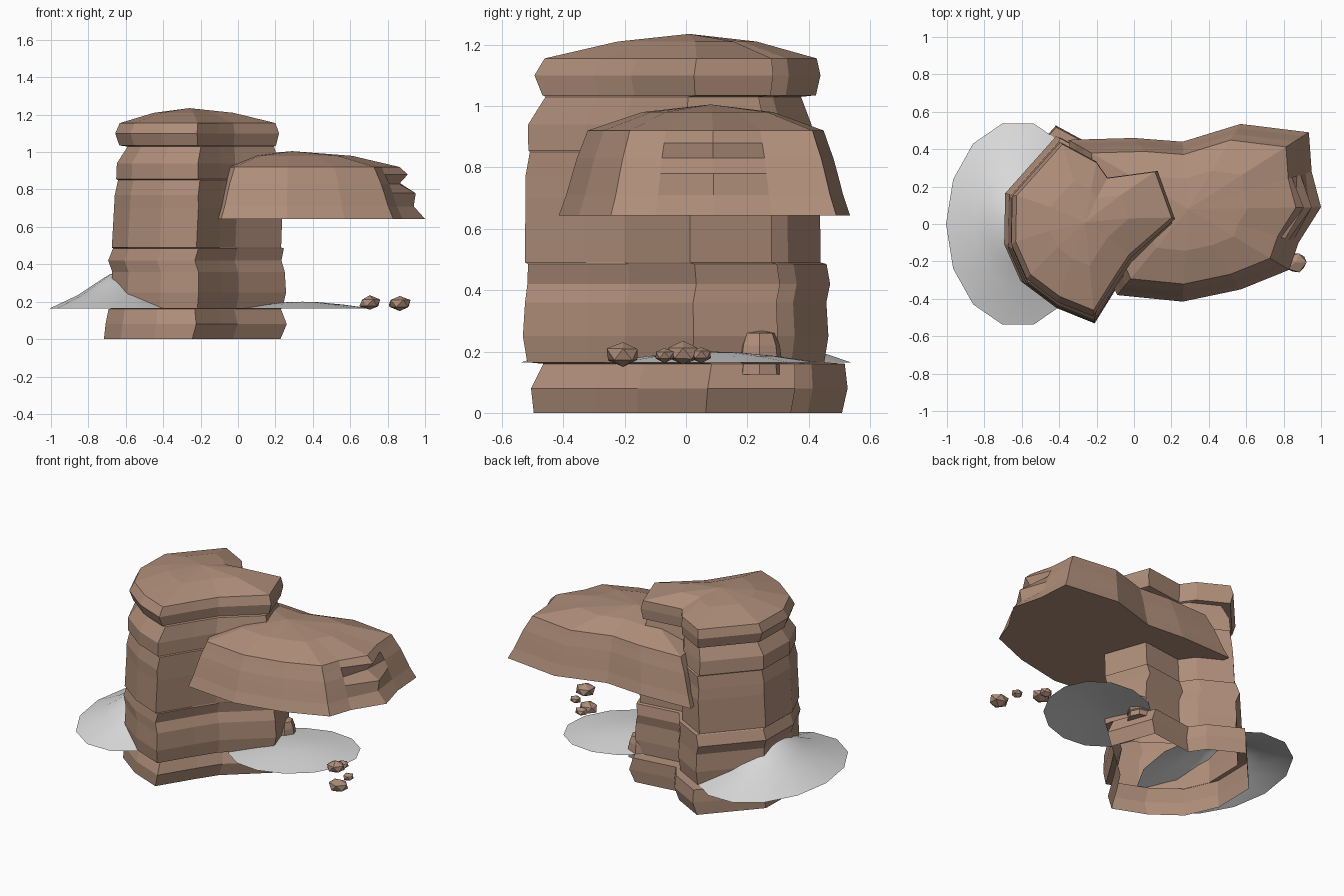
import bpy, bmesh, math, random
from mathutils import Vector

random.seed(4)
if "Cube" in bpy.data.objects:
    bpy.data.objects.remove(bpy.data.objects["Cube"])


def make_material(name, colour):
    mat = bpy.data.materials.new(name)
    mat.use_nodes = True
    mat.diffuse_color = (*colour, 1)
    node = next(n for n in mat.node_tree.nodes if n.type == 'BSDF_PRINCIPLED')
    node.inputs["Base Color"].default_value = (*colour, 1)
    node.inputs["Roughness"].default_value = 0.9
    return mat


sandstone = make_material("sandstone brown", (0.43, 0.27, 0.193))
pale_sand = make_material("pale sand", (0.7, 0.7, 0.7))


def finish(bm, name, material):
    mesh = bpy.data.meshes.new(name)
    bm.to_mesh(mesh)
    bm.free()
    obj = bpy.data.objects.new(name, mesh)
    bpy.context.collection.objects.link(obj)
    mesh.materials.append(material)
    return obj


def strata(name, outline, centre, rings, apex, material, floor=False, tip=None):
    """Stack scaled copies of an outline (z, scale, shift x, shift y) up to a peak.
    The tip corner is pushed in or out by an extra fifth ring value."""
    bm = bmesh.new()
    cx, cy = centre
    loops = []
    for z, scale, dx, dy, *push in rings:
        loop = []
        for i, (x, y) in enumerate(outline):
            s = scale + push[0] if i == tip else scale
            loop.append(bm.verts.new((cx + (x - cx) * s + dx, cy + (y - cy) * s + dy, z)))
        loops.append(loop)
    count = len(outline)
    for low, high in zip(loops, loops[1:]):
        for i in range(count):
            j = (i + 1) % count
            bm.faces.new((low[i], low[j], high[j], high[i]))
    peak = bm.verts.new((cx, cy, apex))
    top = loops[-1]
    for i in range(count):
        bm.faces.new((top[i], top[(i + 1) % count], peak))
    if floor:
        bm.faces.new(loops[0][::-1])
    return finish(bm, name, material)


def ellipse(cx, cy, rx, ry, sides, turn=0):
    points = []
    for i in range(sides):
        a = math.tau * i / sides
        u, v = rx * math.cos(a), ry * math.sin(a)
        points.append((cx + u * math.cos(turn) - v * math.sin(turn),
                       cy + u * math.sin(turn) + v * math.cos(turn)))
    return points


# Tall pillar: one lobed outline, layered with ledges
pillar_outline = [
    (-.215, -.455), (-.1, -.27), (-.02, -.15), (.21, .05), (.12, .3), (-.14, .265),
    (-.2, .35), (-.385, .45), (-.635, .17), (-.64, -.08), (-.56, -.26), (-.4, -.38)]
pillar_rings = [
    # foot
    (0, 1.11, -.035, .01), (.08, 1.14, -.015, .015), (.16, 1.085, -.02, .03),
    # lower block
    (.165, 1.07, -.005, -.03), (.25, 1.1, 0, -.03), (.36, 1.085, 0, -.03),
    (.42, 1.09, -.02, -.02), (.485, 1.075, 0, -.025),
    # middle block
    (.49, 1.065, -.01, -.04), (.7, 1.06, 0, -.04), (.77, 1.05, 0, -.045),
    (.85, 1.03, .01, -.04),
    # neck
    (.855, 1.03, 0, -.045), (.94, 1.02, 0, -.05), (1.03, .92, .02, -.04),
    # cap
    (1.035, .985, 0, -.02), (1.1, 1.03, -.005, -.025), (1.155, .98, 0, -.015),
    (1.21, .5, 0, 0)]
strata("pillar", pillar_outline, (-.26, .01), pillar_rings, 1.235, sandstone)

# Overhanging shelf with a flat underside and a stepped tip
shelf_outline = [
    (-.09, -.38), (.26, -.415), (.57, -.35), (.83, -.245), (.88, -.1), (1, .09),
    (.95, .28), (.935, .49), (.57, .535), (.26, .44), (0, .46), (-.35, .45), (-.3, .1)]
shelf_rings = [
    (.643, 1, 0, 0, 0), (.71, .95, 0, 0, -.035), (.78, .91, 0, 0, .02),
    (.83, .88, 0, 0, -.075), (.88, .84, 0, 0, .03), (.92, .81, 0, 0, 0),
    (.98, .45, 0, 0, 0)]
strata("overhang", shelf_outline, (.29, .08), shelf_rings, 1.005, sandstone,
       floor=True, tip=5)

# Sand drifts, smooth shaded
mound = strata("sand_mound", ellipse(-.62, 0, .385, .55, 14), (-.62, 0),
               [(.165, 1, 0, 0), (.235, .615, 0, 0), (.29, .4, 0, 0), (.345, .18, 0, 0)],
               .365, pale_sand)
patch = strata("sand_patch", ellipse(.345, .085, .39, .32, 14, math.radians(40)),
               (.345, .085),
               [(.165, 1, 0, 0), (.185, .6, 0, 0), (.197, .25, 0, 0)], .2, pale_sand)
for drift in (mound, patch):
    drift.data.shade_smooth()

# Small stepped block against the pillar
strata("side_block", ellipse(.16, .24, .075, .075, 7), (.16, .24),
       [(.125, .95, 0, 0), (.16, .9, 0, 0), (.165, 1, 0, 0), (.22, .9, 0, 0),
        (.26, .7, 0, 0)], .27, sandstone, floor=True)

# Loose stones
stones = [(.865, -.205, .19, .058), (.705, -.01, .194, .053),
          (.84, -.07, .188, .033), (.715, .05, .19, .036)]
for number, (x, y, z, radius) in enumerate(stones, 1):
    bm = bmesh.new()
    bmesh.ops.create_icosphere(bm, subdivisions=1, radius=radius)
    for v in bm.verts:
        v.co = v.co * random.uniform(.92, 1.1)
        v.co.x *= 1.1
        v.co.z *= .72
        v.co += Vector((x, y, z))
    finish(bm, f"stone_{number}", sandstone)
